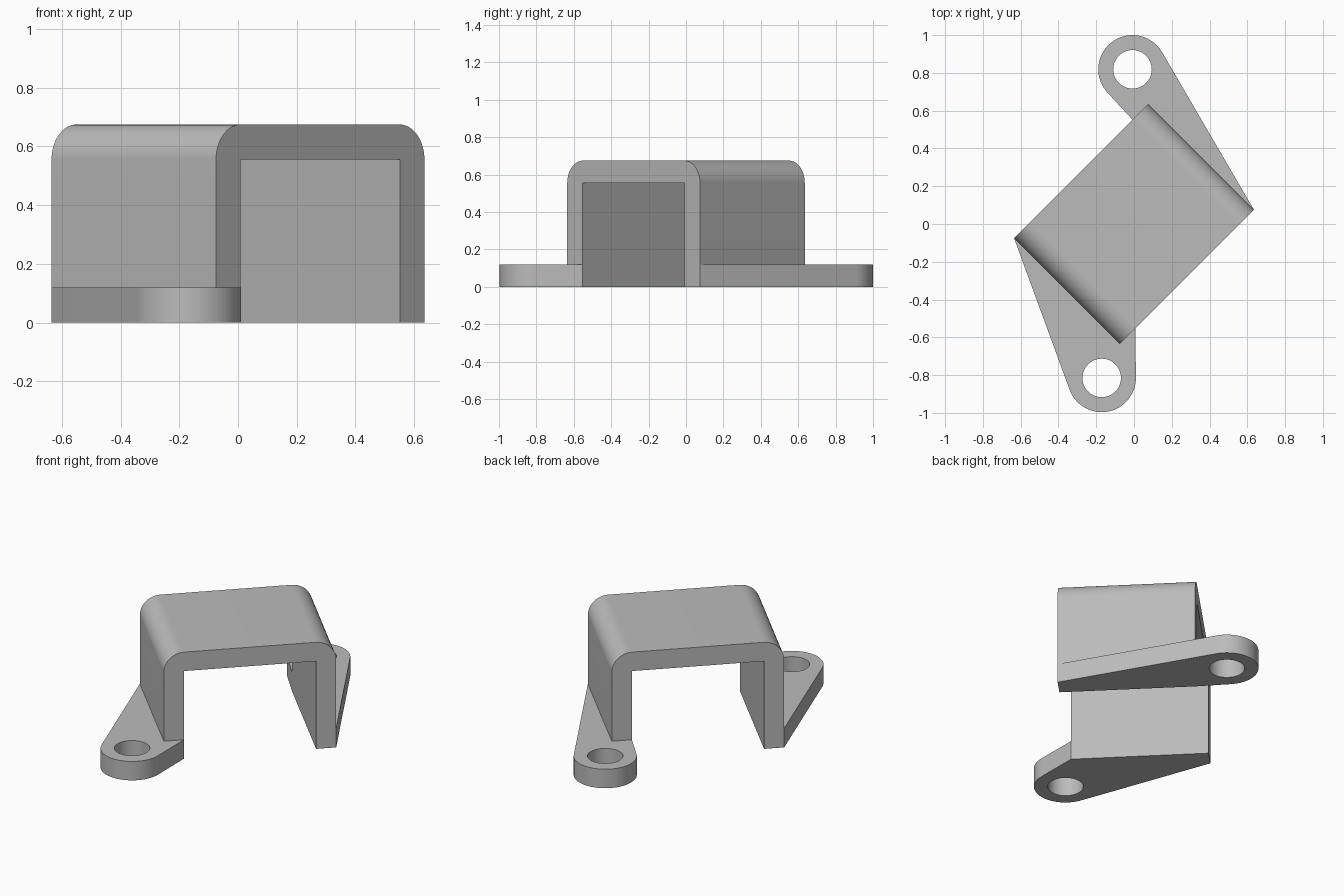
import bpy, bmesh, math
from mathutils import Matrix, Vector

HALF_W, HALF_L = 0.502, 0.396      # half width across the walls, half length
WALL, HEIGHT, TAB = 0.117, 0.675, 0.12
TURN = Matrix.Rotation(math.radians(45), 4, 'Z')

old = bpy.data.objects.get("Cube")
if old:
    bpy.data.objects.remove(old, do_unlink=True)

grey = bpy.data.materials.new("grey plastic")
grey.use_nodes = True
grey.diffuse_color = (0.5, 0.5, 0.5, 1)
grey.node_tree.nodes["Principled BSDF"].inputs["Base Color"].default_value = (0.5, 0.5, 0.5, 1)


def extrude_part(name, loops, offset):
    """Fill closed loops of points (later loops are holes) and extrude them."""
    bm = bmesh.new()
    edges = []
    for loop in loops:
        vs = [bm.verts.new(p) for p in loop]
        edges += [bm.edges.new((a, b)) for a, b in zip(vs, vs[1:] + vs[:1])]
    bmesh.ops.triangle_fill(bm, edges=edges, use_beauty=True)
    ext = bmesh.ops.extrude_face_region(bm, geom=bm.faces[:])
    moved = [g for g in ext["geom"] if isinstance(g, bmesh.types.BMVert)]
    bmesh.ops.translate(bm, verts=moved, vec=offset)
    bmesh.ops.recalc_face_normals(bm, faces=bm.faces[:])
    mesh = bpy.data.meshes.new(name)
    bm.to_mesh(mesh)
    bm.free()
    mesh.materials.append(grey)
    obj = bpy.data.objects.new(name, mesh)
    bpy.context.collection.objects.link(obj)
    bpy.ops.object.select_all(action='DESELECT')
    obj.select_set(True)
    bpy.context.view_layer.objects.active = obj
    bpy.ops.object.shade_smooth_by_angle(angle=math.radians(30))
    return obj


def arc(cx, cy, r, start, end, n):
    return [(cx + r * math.cos(start + (end - start) * i / n),
             cy + r * math.sin(start + (end - start) * i / n)) for i in range(n + 1)]


# Arched cover: U profile with rounded outer shoulders
inner = HALF_W - WALL
shoulder = arc(HALF_W - TAB, HEIGHT - TAB, TAB, 0, math.pi / 2, 16)
half = [(inner, HEIGHT - TAB), (inner, 0), (HALF_W, 0)] + shoulder
profile = half + [(-x, z) for x, z in reversed(half)]
cover = extrude_part("arched_cover", [[(x, -HALF_L, z) for x, z in profile]],
                     (0, 2 * HALF_L, 0))
cover.matrix_world = TURN


def mounting_tab(name, centre, near_inner, near_outer, far_outer):
    """Flat lug tapering from a wall to a round eye with a screw hole."""
    c, r = Vector(centre), 0.181
    near, inner_pt, far = [(TURN @ Vector((*p, 0))).xy
                           for p in (near_outer, near_inner, far_outer)]

    def tangent(p, side):
        d = p - c
        return math.atan2(d.y, d.x) + side * math.acos(r / d.length)

    # the outline runs round the eye on the side away from the wall
    side = 1 if (inner_pt - c).cross(far - c) < 0 else -1
    a, b = tangent(inner_pt, side), tangent(far, -side)
    sweep = (side * (b - a)) % math.tau
    eye = arc(c.x, c.y, r, a, a + side * sweep, 40)
    outline = [tuple(inner_pt)] + eye + [tuple(far), tuple(near)]
    hole = arc(c.x, c.y, 0.102, 0, math.tau, 48)[:-1]
    return extrude_part(name, [[(x, y, 0) for x, y in loop] for loop in (outline, hole)],
                        (0, 0, TAB))


mounting_tab("front_mounting_tab", (-0.171, -0.815),
             (-inner, -HALF_L), (-HALF_W, -HALF_L), (-HALF_W, HALF_L))
mounting_tab("back_mounting_tab", (-0.008, 0.819),
             (inner, HALF_L), (HALF_W, HALF_L), (HALF_W, -HALF_L))
